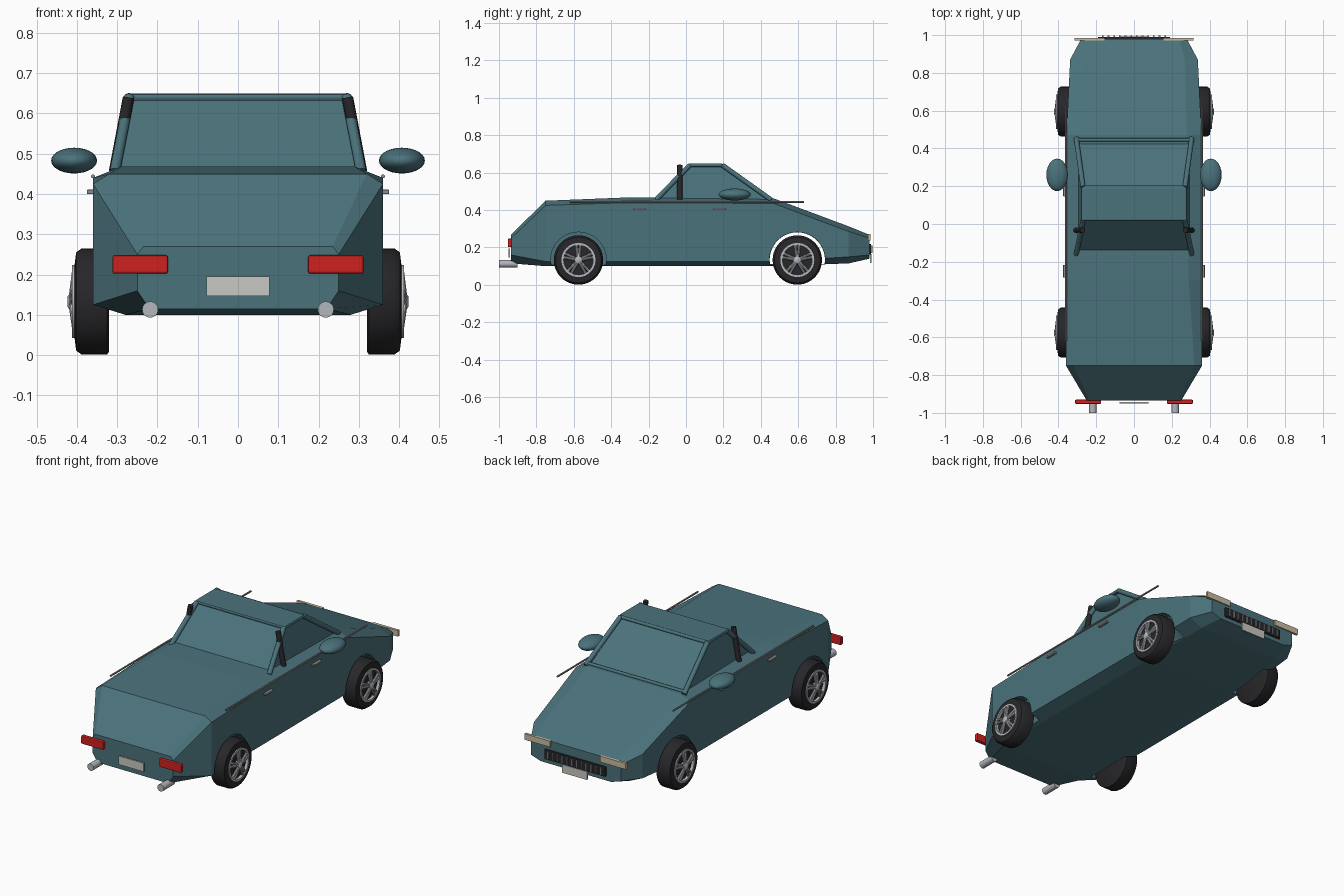
import bpy, bmesh, math
from mathutils import Vector

if "Cube" in bpy.data.objects:
    bpy.data.objects.remove(bpy.data.objects["Cube"])


def material(name, r, g, b):
    m = bpy.data.materials.new(name)
    m.use_nodes = True
    m.diffuse_color = (r, g, b, 1)
    m.node_tree.nodes["Principled BSDF"].inputs["Base Color"].default_value = (r, g, b, 1)
    return m


TEAL = material("teal paint", 0.07, 0.17, 0.20)
BLACK = material("black rubber", 0.02, 0.02, 0.023)
CHROME = material("bright metal", 0.45, 0.47, 0.50)
TRIM = material("grey trim", 0.27, 0.27, 0.27)
RED = material("red lens", 0.62, 0.015, 0.015)
CREAM = material("cream lens", 0.60, 0.50, 0.35)
PLATE = material("pale plate", 0.58, 0.58, 0.55)
SIDES = (("left", 1), ("right", -1))


def finish(name, bm, mat, smooth=False, bevel=0):
    bmesh.ops.recalc_face_normals(bm, faces=bm.faces)
    me = bpy.data.meshes.new(name)
    bm.to_mesh(me)
    bm.free()
    ob = bpy.data.objects.new(name, me)
    bpy.context.collection.objects.link(ob)
    me.materials.append(mat)
    if bevel:
        mod = ob.modifiers.new("bevel", "BEVEL")
        mod.width, mod.segments = bevel, 2
    if smooth:
        bpy.ops.object.select_all(action="DESELECT")
        ob.select_set(True)
        bpy.context.view_layer.objects.active = ob
        bpy.ops.object.shade_smooth_by_angle(angle=math.radians(40))
    return ob


def loft(name, rings, mat, closed=False, **kw):
    """Bridge equal-sized rings of points; cap the ends unless closed."""
    bm = bmesh.new()
    vs = [[bm.verts.new(p) for p in ring] for ring in rings]
    n = len(vs[0])
    pairs = list(zip(vs, vs[1:])) + ([(vs[-1], vs[0])] if closed else [])
    for a, b in pairs:
        for i in range(n):
            j = (i + 1) % n
            bm.faces.new((a[i], a[j], b[j], b[i]))
    if not closed:
        bm.faces.new(vs[0])
        bm.faces.new(vs[-1])
    return finish(name, bm, mat, **kw)


def box(name, lo, hi, mat, bevel=0):
    rings = [[(lo[0], lo[1], z), (hi[0], lo[1], z), (hi[0], hi[1], z), (lo[0], hi[1], z)]
             for z in (lo[2], hi[2])]
    return loft(name, rings, mat, bevel=bevel)


def rod(name, a, b, radius, mat, sides=16):
    a, b = Vector(a), Vector(b)
    q = (b - a).to_track_quat("Z", "Y")
    circle = [q @ Vector((radius * math.cos(t), radius * math.sin(t), 0))
              for t in (2 * math.pi * i / sides for i in range(sides))]
    return loft(name, [[p + c for c in circle] for p in (a, b)], mat, smooth=True)


def lathe(name, profile, y, z, mat, closed=False, n=40):
    """Spin (x, radius) points about an axis along x."""
    rings = [[(x, y + r * math.cos(2 * math.pi * i / n), z + r * math.sin(2 * math.pi * i / n))
              for i in range(n)] for x, r in profile]
    return loft(name, rings, mat, closed=closed, smooth=True)


def ball(name, loc, radii, mat):
    bm = bmesh.new()
    bmesh.ops.create_uvsphere(bm, u_segments=24, v_segments=14, radius=1)
    for v in bm.verts:
        v.co = Vector(loc) + Vector([c * r for c, r in zip(v.co, radii)])
    return finish(name, bm, mat, smooth=True)


# Body shell: y, side half width, bottom, sill, shoulder, top, top and bottom half widths
sections = [
    (-0.935, 0.25, 0.115, 0.16, 0.25, 0.27, 0.235, 0.22),
    (-0.75, 0.36, 0.10, 0.125, 0.425, 0.45, 0.32, 0.28),
    (-0.30, 0.36, 0.10, 0.125, 0.44, 0.468, 0.29, 0.28),
    (0.47, 0.358, 0.10, 0.125, 0.435, 0.462, 0.28, 0.28),
    (0.87, 0.338, 0.115, 0.15, 0.285, 0.313, 0.27, 0.26),
    (0.98, 0.28, 0.14, 0.16, 0.25, 0.268, 0.24, 0.22)]
rings = []
for y, w, zb, z1, z2, zt, t, b in sections:
    half = [(b, zb), (w, z1), (w, z2), (t, zt)]
    rings.append([(x, y, z) for x, z in half] + [(-x, y, z) for x, z in reversed(half)])
body = loft("body", rings, TEAL)

# Wheel arches, with an open passage between the front pair
REAR, FRONT, HUB = -0.575, 0.595, 0.133
cutters = [lathe("arch_cutter", [(s * 0.30, 0.149), (s * 0.6, 0.149)], y, HUB, TEAL)
           for y in (REAR, FRONT) for _, s in SIDES]
passage = lathe("passage_cutter", [(-0.32, 0.148), (0.32, 0.148)], FRONT, HUB, TEAL)
for v in passage.data.vertices:
    v.co.z = max(v.co.z, 0.112 + 0.0001 * abs(v.co.y - FRONT))
cutters.append(passage)
bpy.context.view_layer.objects.active = body
for c in cutters:
    mod = body.modifiers.new("cut", "BOOLEAN")
    mod.operation, mod.object, mod.solver = "DIFFERENCE", c, "EXACT"
    bpy.ops.object.modifier_apply(modifier=mod.name)
    bpy.data.objects.remove(c)

# Cabin, roof and window frame
loft("cabin", [[(-w, y0, z), (w, y0, z), (w, y1, z), (-w, y1, z)]
               for w, y0, y1, z in ((0.295, -0.155, 0.44, 0.45), (0.262, 0.025, 0.19, 0.638))], TEAL)
box("roof", (-0.28, 0.015, 0.63), (0.28, 0.195, 0.65), TEAL, bevel=0.008)
for i, (y, z, w) in enumerate(((0.445, 0.465, 0.30), (0.195, 0.638, 0.27))):
    rod(f"windscreen_rail_{i + 1}", (-w, y, z), (w, y, z), 0.009, TEAL)

for side, s in SIDES:
    rod(f"{side}_windscreen_pillar", (s * 0.306, 0.455, 0.455), (s * 0.27, 0.195, 0.64), 0.013, TEAL)
    rod(f"{side}_back_pillar", (s * 0.306, -0.16, 0.455), (s * 0.27, 0.02, 0.64), 0.013, TEAL)
    rod(f"{side}_middle_bar", (s * 0.307, -0.033, 0.455), (s * 0.272, -0.033, 0.64), 0.014, BLACK)
    ball(f"{side}_mirror", (s * 0.407, 0.26, 0.483), (0.057, 0.086, 0.032), TEAL)
    # Side trim
    rod(f"{side}_side_strip", (s * 0.36, -0.62, 0.444), (s * 0.36, 0.63, 0.444), 0.005, TRIM, 8)
    for where, y in (("rear", -0.25), ("front", 0.18)):
        box(f"{side}_{where}_handle", (s * 0.365 - 0.01, y - 0.034, 0.4),
            (s * 0.365 + 0.01, y + 0.034, 0.411), TRIM, bevel=0.002)
    # Lights, exhausts and locks
    box(f"{side}_tail_light", (s * 0.243 - 0.069, -0.952, 0.202),
        (s * 0.243 + 0.069, -0.93, 0.248), RED, bevel=0.005)
    box(f"{side}_headlight", (s * 0.235 - 0.08, 0.972, 0.237), (s * 0.235 + 0.08, 0.986, 0.271), CREAM)
    rod(f"{side}_exhaust", (s * 0.218, -1.0, 0.113), (s * 0.218, -0.9, 0.113), 0.02, CHROME, 24)
    ball(f"{side}_lock", (s * 0.286, -0.788, 0.397), (0.007, 0.006, 0.006), BLACK)

    # Wheels: tyre, rim, hub and five pairs of spokes
    for where, y in (("rear", REAR), ("front", FRONT)):
        name = f"{side}_{where}"
        lathe(f"{name}_tyre", [(s * x, r) for x, r in
              ((0.32, 0.124), (0.325, 0.132), (0.388, 0.132), (0.402, 0.122),
               (0.406, 0.09), (0.396, 0.084))], y, HUB, BLACK)
        lathe(f"{name}_rim", [(s * x, r) for x, r in
              ((0.395, 0.091), (0.412, 0.091), (0.412, 0.079), (0.395, 0.079))],
              y, HUB, CHROME, closed=True)
        lathe(f"{name}_hub", [(s * 0.39, 0.02), (s * 0.418, 0.02), (s * 0.423, 0.013)], y, HUB, CHROME, n=20)
        for k in range(5):
            a = math.pi / 2 + k * math.tau / 5
            for d in (-1, 1):
                p = [(s * x, y + r * math.cos(a + d * t), HUB + r * math.sin(a + d * t))
                     for x, r, t in ((0.413, 0.012, 0.3), (0.404, 0.084, 0.13))]
                rod(f"{name}_spoke_{2 * k + (d > 0) + 1}", p[0], p[1], 0.0075, CHROME, 8)

# Nose grille with upright slats, and number plates
box("grille", (-0.19, 0.97, 0.163), (0.19, 0.99, 0.218), BLACK, bevel=0.003)
for i in range(12):
    x = -0.165 + i * 0.03
    box(f"grille_slat_{i + 1}", (x - 0.004, 0.985, 0.170), (x + 0.004, 0.998, 0.211), TRIM)
box("front_plate", (-0.078, 0.985, 0.118), (0.078, 0.993, 0.164), PLATE)
box("rear_plate", (-0.078, -0.95, 0.147), (0.078, -0.942, 0.195), PLATE)
